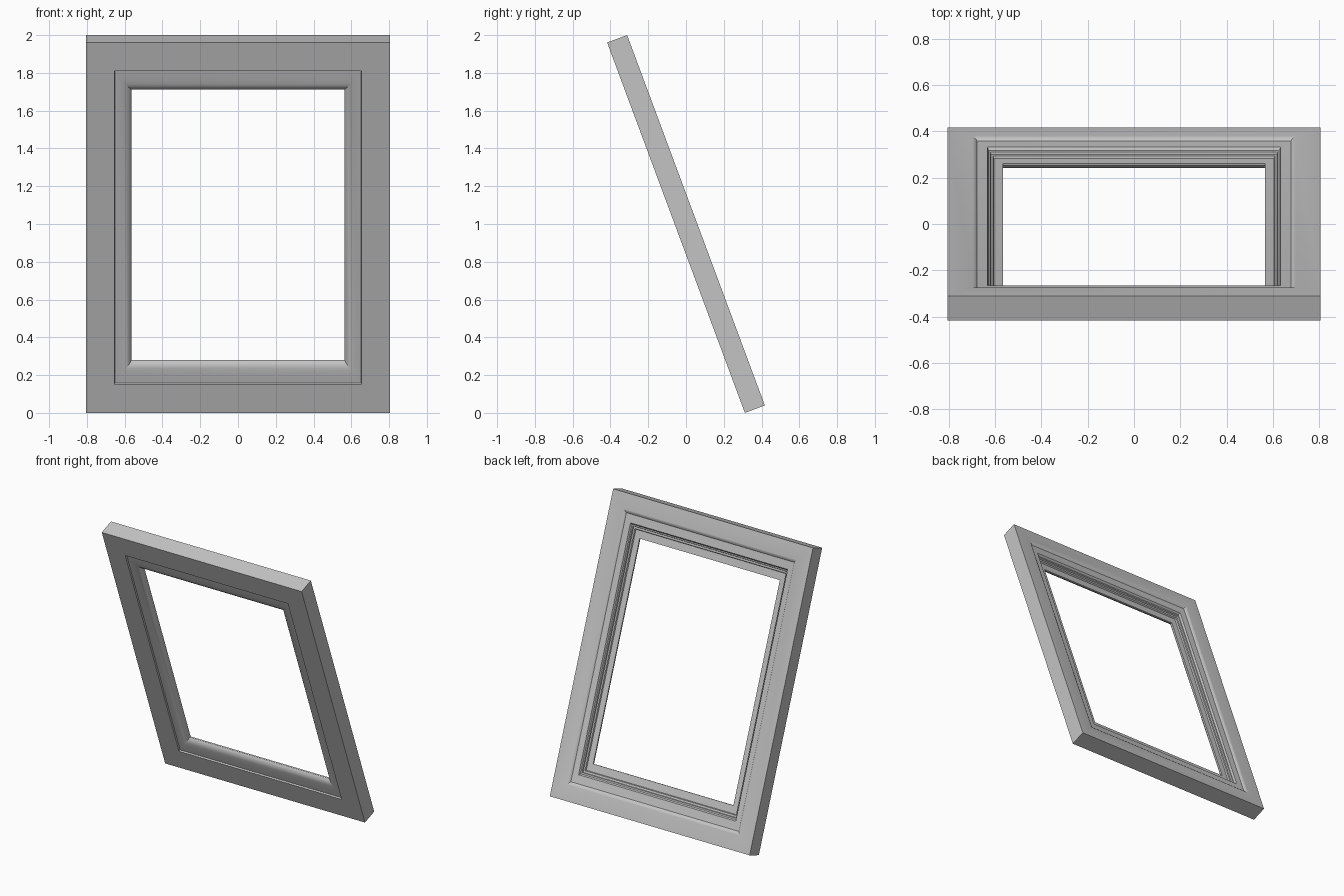
import bpy, bmesh, math
from mathutils import Matrix

if "Cube" in bpy.data.objects:
    bpy.data.objects.remove(bpy.data.objects["Cube"])

HALF_W, HALF_H = 0.805, 1.046      # outer half width and half height
HALF_T = 0.0565                    # half thickness
TILT = math.radians(20.4)          # frame leans towards the front

# Moulding cross-section: (inset from outer edge, depth; negative is front)
PROFILE = [
    # outer edge and flat front face
    (0.0, HALF_T), (0.0, -HALF_T), (0.15, -HALF_T),
    # small step, then rounded front moulding
    (0.153, -0.046), (0.165, -0.046), (0.195, -0.044), (0.212, -0.040),
    (0.225, -0.034), (0.235, -0.025), (0.24, -0.015),
    # thin lip around the opening
    (0.24, -0.006), (0.20, -0.003),
    # stepped rebates on the back
    (0.197, 0.008), (0.187, 0.010), (0.185, 0.020), (0.178, 0.022),
    (0.172, 0.036), (0.128, 0.041), (0.122, 0.049), (0.118, 0.051),
    (0.108, HALF_T),
]


def height_inset(m):
    """Top and bottom rails have slightly wider inner mouldings."""
    return m + max(0.0, m - 0.12) * 0.33


# Sweep the cross-section round the four mitred corners
bm = bmesh.new()
corners = []
for sx, sz in ((-1, -1), (1, -1), (1, 1), (-1, 1)):
    corners.append([bm.verts.new((sx * (HALF_W - m), d, sz * (HALF_H - height_inset(m))))
                    for m, d in PROFILE])
n = len(PROFILE)
for c in range(4):
    a, b = corners[c], corners[(c + 1) % 4]
    for i in range(n):
        j = (i + 1) % n
        bm.faces.new((a[i], b[i], b[j], a[j]))
bmesh.ops.recalc_face_normals(bm, faces=bm.faces[:])

# Lean the frame forward and stand it on the ground
bm.transform(Matrix.Translation((0, 0, 1)) @ Matrix.Rotation(TILT, 4, 'X'))
low = min(v.co.z for v in bm.verts)
bm.transform(Matrix.Translation((0, 0, -low)))

mesh = bpy.data.meshes.new("picture_frame")
bm.to_mesh(mesh)
bm.free()
frame = bpy.data.objects.new("picture_frame", mesh)
bpy.context.collection.objects.link(frame)

grey = bpy.data.materials.new("light_grey")
grey.diffuse_color = (0.55, 0.55, 0.55, 1)
grey.use_nodes = True
grey.node_tree.nodes["Principled BSDF"].inputs["Base Color"].default_value = grey.diffuse_color
mesh.materials.append(grey)

# Smooth the rounded moulding, keep steps sharp
bpy.context.view_layer.objects.active = frame
frame.select_set(True)
bpy.ops.object.shade_smooth_by_angle(angle=math.radians(30))
